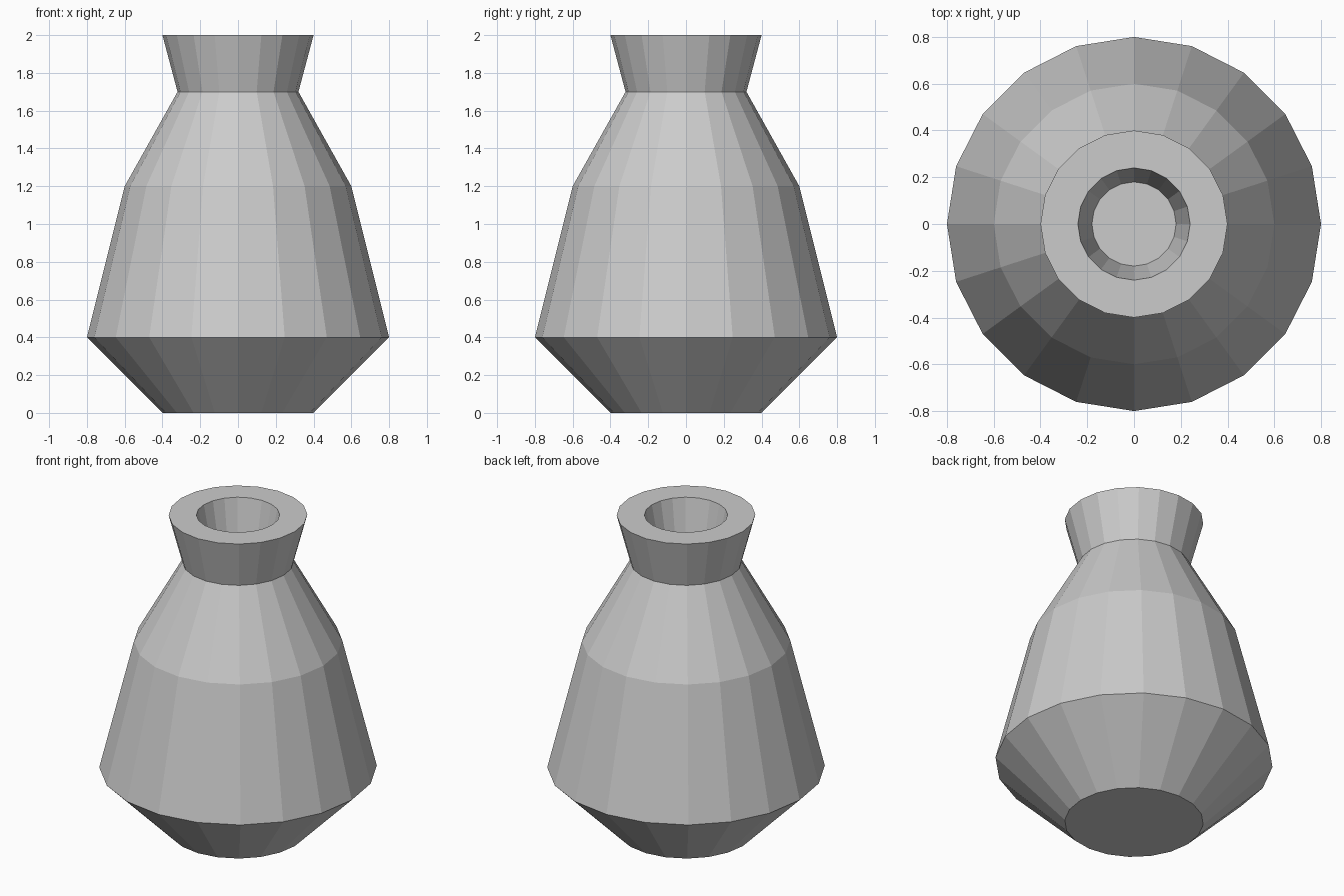
import bpy, bmesh, math

if "Cube" in bpy.data.objects:
    bpy.data.objects.remove(bpy.data.objects["Cube"])

SIDES = 20
# outer wall, lip, then the opening down to its floor: (radius, height)
PROFILE = [(0.40, 0.0), (0.80, 0.4), (0.60, 1.2), (0.32, 1.7),
           (0.40, 2.0), (0.24, 2.0), (0.18, 1.7)]

grey = bpy.data.materials.new("plain grey")
grey.diffuse_color = (0.6, 0.6, 0.6, 1)
grey.use_nodes = True
grey.node_tree.nodes["Principled BSDF"].inputs["Base Color"].default_value = grey.diffuse_color

# vase body, turned from the profile
bm = bmesh.new()
rings = []
for r, z in PROFILE:
    rings.append([bm.verts.new((r * math.cos(i * math.tau / SIDES),
                                r * math.sin(i * math.tau / SIDES), z))
                  for i in range(SIDES)])
for a, b in zip(rings, rings[1:]):
    for i in range(SIDES):
        j = (i + 1) % SIDES
        bm.faces.new((a[i], a[j], b[j], b[i]))

# flat base and floor of the opening
bm.faces.new(rings[0][::-1])
bm.faces.new(rings[-1])
bmesh.ops.recalc_face_normals(bm, faces=bm.faces)

mesh = bpy.data.meshes.new("vase")
bm.to_mesh(mesh)
bm.free()
mesh.materials.append(grey)
bpy.context.collection.objects.link(bpy.data.objects.new("vase", mesh))
